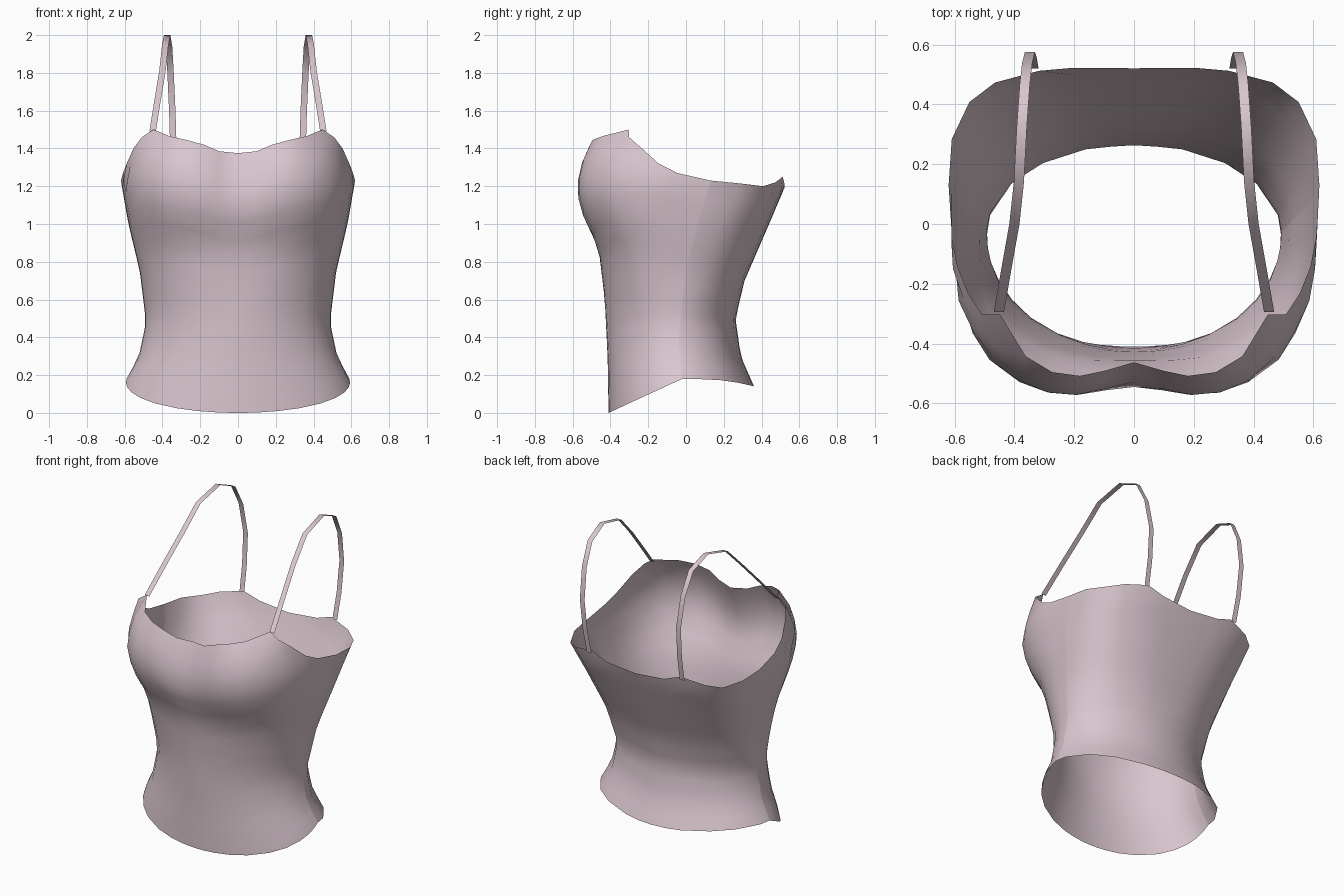
import bpy, bmesh
from math import sin, cos, radians, exp
from mathutils import Vector

cube = bpy.data.objects.get("Cube")
if cube:
    bpy.data.objects.remove(cube)

fabric = bpy.data.materials.new("pale pink fabric")
fabric.use_nodes = True
COLOUR = (0.70, 0.57, 0.625, 1)
fabric.diffuse_color = COLOUR
fabric.node_tree.nodes["Principled BSDF"].inputs["Base Color"].default_value = COLOUR


def lookup(table, v):
    """Read a value from a profile of (position, value) points."""
    for (a, p), (b, q) in zip(table, table[1:]):
        if v <= b:
            return p + (q - p) * max(0, (v - a) / (b - a))
    return table[-1][1]


# Body profiles by height
HALF_WIDTH = [(0, .65), (.18, .59), (.3, .525), (.48, .487), (.75, .52), (1, .58),
              (1.23, .62), (1.4, .585), (1.5, .57)]
SEAM_Y = [(.18, -.02), (.4, -.04), (.75, 0), (1, .06), (1.23, .13)]
FRONT_Y = [(0, -.41), (.3, -.415), (.6, -.43), (.85, -.46), (.93, -.49), (1, -.54),
           (1.1, -.585), (1.2, -.597), (1.3, -.585), (1.4, -.55), (1.45, -.52),
           (1.48, -.48), (1.5, -.41)]
BACK_Y = [(.14, .36), (.3, .29), (.5, .262), (.7, .31), (1, .44), (1.2, .525)]
CENTRE_DIP = [(.93, 0), (1.1, .04), (1.2, .07), (1.4, .1)]
FRONT_SQUARE = [(.5, 2), (1, 2.7), (1.2, 3)]
BACK_SQUARE = [(.5, 2), (1, 2.8), (1.2, 3.4)]

# Neckline height by angle from the side seam
FRONT_RIM = [(0, 1.23), (7, 1.27), (14, 1.32), (23, 1.4), (34, 1.46), (46, 1.5),
             (60, 1.465), (71, 1.445), (80, 1.42), (86, 1.385), (90, 1.375)]
BACK_RIM = [(0, 1.23), (12, 1.215), (34, 1.2), (52, 1.22), (71, 1.25), (81, 1.21), (90, 1.19)]
ROWS = 15


def body_point(angle, side, z, back):
    a = radians(angle)
    power = 2 / lookup(BACK_SQUARE if back else FRONT_SQUARE, z)
    x = lookup(HALF_WIDTH, z) * max(0, cos(a)) ** power
    seam = lookup(SEAM_Y, z)
    depth = lookup(BACK_Y if back else FRONT_Y, z) - seam
    y = seam + depth * sin(a) ** power
    if not back:
        y += lookup(CENTRE_DIP, z) * exp(-(x / .15) ** 2)
    return Vector((side * x, y, z))


def grid_object(name, columns):
    """Skin a list of point columns into one smooth sheet."""
    bm = bmesh.new()
    grid = [[bm.verts.new(p) for p in col] for col in columns]
    for left, right in zip(grid, grid[1:]):
        for i in range(len(left) - 1):
            bm.faces.new((left[i], right[i], right[i + 1], left[i + 1])).smooth = True
    mesh = bpy.data.meshes.new(name)
    bm.to_mesh(mesh)
    bm.free()
    mesh.materials.append(fabric)
    obj = bpy.data.objects.new(name, mesh)
    bpy.context.collection.objects.link(obj)
    return obj


def panel(name, rim, back):
    start = 1 if back else -1
    around = [(a, z, start) for a, z in rim] + [(a, z, -start) for a, z in rim[-2::-1]]
    columns = []
    for angle, top, side in around:
        s = sin(radians(angle))
        hem = .18 - .04 * s ** 3 if back else .18 * (1 - s)
        columns.append([body_point(angle, side, hem + (top - hem) * i / ROWS, back)
                        for i in range(ROWS + 1)])
    return grid_object(name, columns)


# Front and back panels meet at a crisp side seam
panel("front_panel", FRONT_RIM, False)
panel("back_panel", BACK_RIM, True)

# Shoulder straps: flat ribbons looping from front rim to back rim
STRAP = [(.452, -.295, 1.49), (.425, -.14, 1.66), (.4, 0, 1.81), (.385, .14, 1.95),
         (.375, .33, 2), (.365, .47, 1.94), (.357, .54, 1.8), (.348, .575, 1.6),
         (.342, .555, 1.4), (.336, .52, 1.235)]
HALF_RIBBON = Vector((.017, 0, 0))
for label, side in (("left", 1), ("right", -1)):
    path = [Vector((side * x, y, z)) for x, y, z in STRAP]
    grid_object(label + "_strap", [[p + HALF_RIBBON for p in path],
                                   [p - HALF_RIBBON for p in path]])
